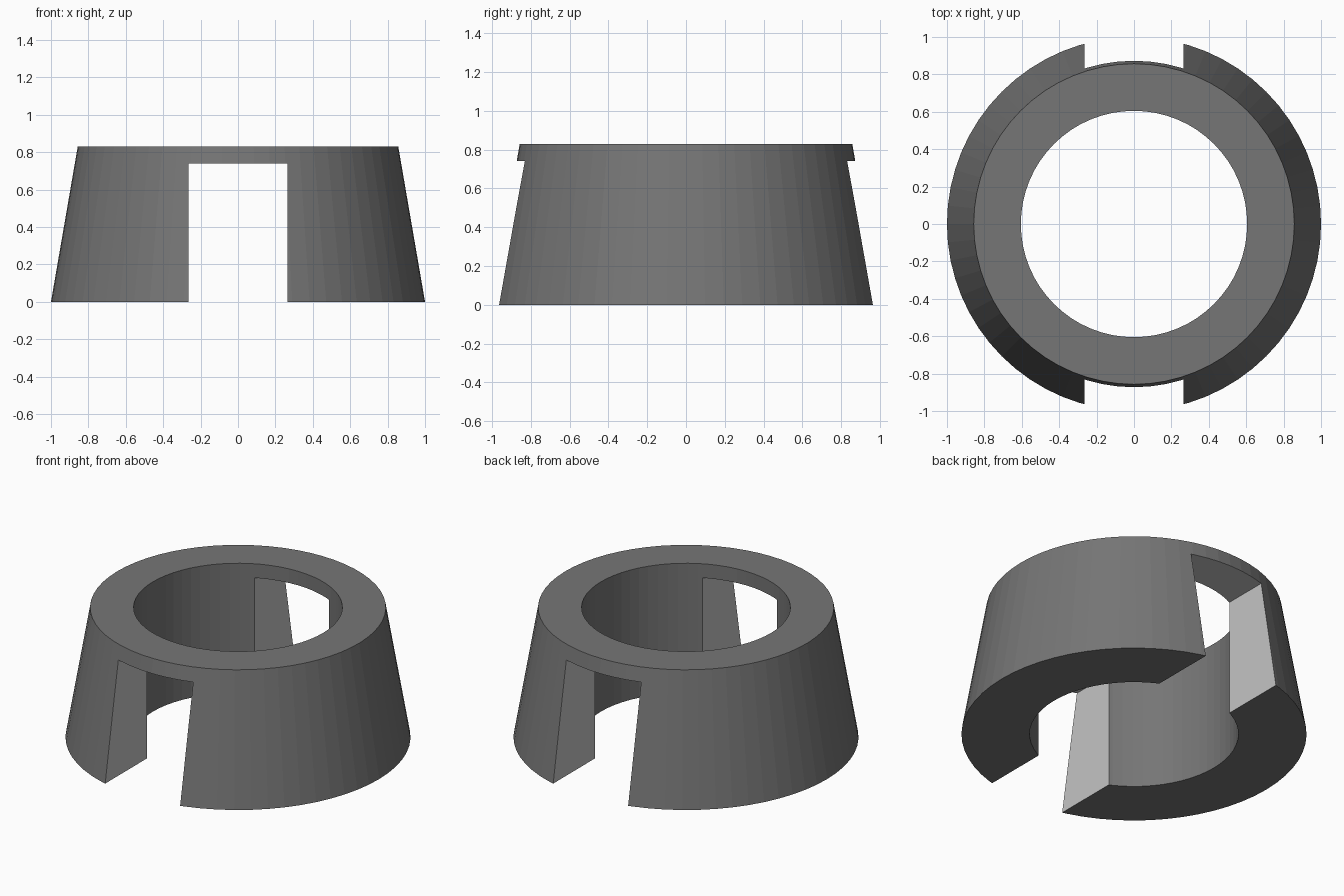
import bpy, bmesh, math

if "Cube" in bpy.data.objects:
    bpy.data.objects.remove(bpy.data.objects["Cube"])

SEGMENTS = 64
HEIGHT, SLOT_TOP, SLOT_HALF = 0.83, 0.74, 0.265


def material(name, value):
    m = bpy.data.materials.new(name)
    m.diffuse_color = (value, value, value, 1)
    m.use_nodes = True
    m.node_tree.nodes["Principled BSDF"].inputs["Base Color"].default_value = m.diffuse_color
    return m


# Tapered ring: lathe a four-point section around z
section = [(1.0, 0), (0.857, HEIGHT), (0.605, HEIGHT), (0.605, 0)]
bm = bmesh.new()
rings = []
for i in range(SEGMENTS):
    a = 2 * math.pi * i / SEGMENTS
    rings.append([bm.verts.new((r * math.cos(a), r * math.sin(a), z)) for r, z in section])
for i in range(SEGMENTS):
    p, q = rings[i], rings[(i + 1) % SEGMENTS]
    for k in range(4):
        n = (k + 1) % 4
        bm.faces.new((p[k], q[k], q[n], p[n]))
bmesh.ops.recalc_face_normals(bm, faces=bm.faces)
mesh = bpy.data.meshes.new("tapered_ring")
bm.to_mesh(mesh)
bm.free()
ring = bpy.data.objects.new("tapered_ring", mesh)
bpy.context.collection.objects.link(ring)
mesh.materials.append(material("dark grey", 0.18))
mesh.materials.append(material("light grey", 0.55))

# Straight slot cut through front and back
bpy.ops.mesh.primitive_cube_add(size=1, location=(0, 0, (SLOT_TOP - 0.2) / 2))
cutter = bpy.context.object
cutter.name = "slot_cutter"
cutter.scale = (2 * SLOT_HALF, 3, SLOT_TOP + 0.2)
cutter.hide_render = True
bpy.context.view_layer.update()

bpy.ops.object.select_all(action='DESELECT')
bpy.context.view_layer.objects.active = ring
ring.select_set(True)
cut = ring.modifiers.new("slot", 'BOOLEAN')
cut.operation = 'DIFFERENCE'
cut.solver = 'EXACT'
cut.object = cutter
bpy.ops.object.modifier_apply(modifier=cut.name)
bpy.data.objects.remove(cutter)

# Lighter slot walls and ceiling
for f in ring.data.polygons:
    c, n = f.center, f.normal
    wall = abs(n.x) > 0.99 and abs(abs(c.x) - SLOT_HALF) < 0.005
    ceiling = n.z < -0.99 and abs(c.z - SLOT_TOP) < 0.005
    f.material_index = 1 if wall or ceiling else 0
    f.use_smooth = False
